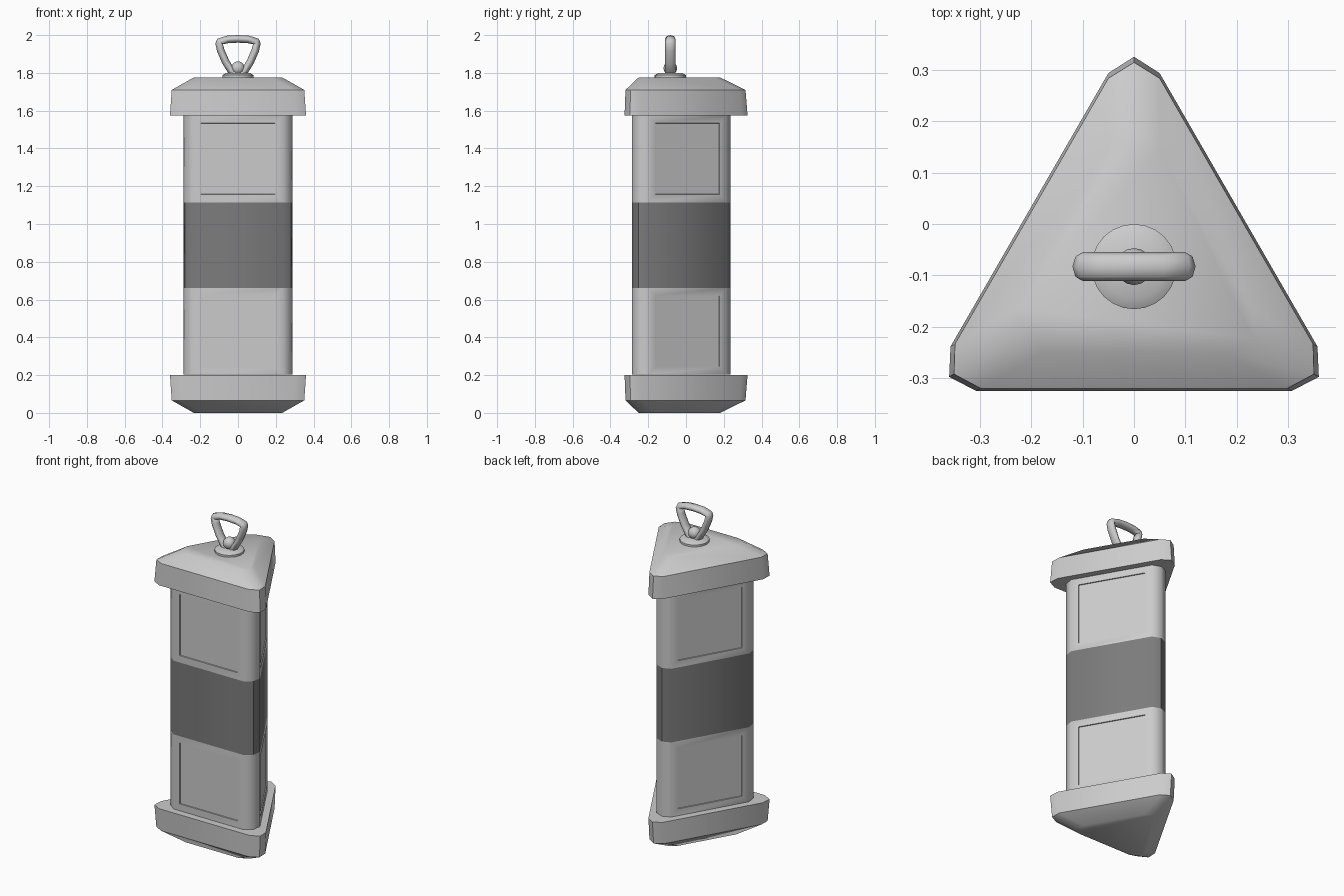
import bpy, bmesh, math
from mathutils import Matrix

if "Cube" in bpy.data.objects:
    bpy.data.objects.remove(bpy.data.objects["Cube"])

CY = -0.09          # centre of the triangular section
MID = 0.89          # mirror height between the two caps


def finish(bm, name, angle):
    bmesh.ops.recalc_face_normals(bm, faces=bm.faces)
    mesh = bpy.data.meshes.new(name)
    bm.to_mesh(mesh)
    bm.free()
    ob = bpy.data.objects.new(name, mesh)
    bpy.context.collection.objects.link(ob)
    bpy.ops.object.select_all(action='DESELECT')
    ob.select_set(True)
    bpy.context.view_layer.objects.active = ob
    bpy.ops.object.shade_smooth_by_angle(angle=math.radians(angle))
    return ob


def outline(tip, shoulder):
    # triangle whose corners are blunted by two facets
    pts = []
    for k in range(3):
        rot = Matrix.Rotation(math.radians(-120 * k), 2)
        for x, y in ((-0.05, shoulder), (0, tip), (0.05, shoulder)):
            a = math.radians(-120 * k)
            pts.append((x * math.cos(a) - y * math.sin(a),
                        x * math.sin(a) + y * math.cos(a) + CY))
    return pts


def tri_loft(name, sections, panels=False):
    bm = bmesh.new()
    rings = [[bm.verts.new((x, y, z)) for x, y in outline(t, s)]
             for t, s, z in sections]
    wide = []
    for lo, hi in zip(rings, rings[1:]):
        for i in range(9):
            j = (i + 1) % 9
            f = bm.faces.new((lo[i], lo[j], hi[j], hi[i]))
            if i % 3 == 2:
                wide.append(f)
    bm.faces.new(rings[0])
    bm.faces.new(rings[-1])
    bmesh.ops.recalc_face_normals(bm, faces=bm.faces)
    if panels:      # shallow window recess in each broad side
        bmesh.ops.inset_individual(bm, faces=wide, thickness=0.06)
        bmesh.ops.inset_individual(bm, faces=wide, thickness=0.001, depth=-0.006)
    return finish(bm, name, 50 if panels else 40)


def lathe(name, profile, n):
    bm = bmesh.new()
    vs = [bm.verts.new((r, 0, z)) for r, z in profile]
    es = [bm.edges.new(p) for p in zip(vs, vs[1:])]
    bmesh.ops.spin(bm, geom=vs + es, cent=(0, 0, 0), axis=(0, 0, 1),
                   angle=math.tau, steps=n)
    bmesh.ops.remove_doubles(bm, verts=bm.verts, dist=1e-5)
    ob = finish(bm, name, 40)
    ob.location.y = -0.083
    return ob


# caps, the bottom one mirrored from the top one
cap = [(0.416, 0.384, 1.575), (0.405, 0.374, 1.71), (0.27, 0.235, 1.776)]
tri_loft("top_cap", cap)
tri_loft("bottom_cap", [(t, s, 2 * MID - z - 0.004 * (z > 1.75) + 0.004 * (z > 1.75) - 0.004)
                        for t, s, z in cap][::-1])

# body sections with windows, and the dark band between them
BODY = (0.325, 0.305)
tri_loft("lower_body", [(*BODY, 0.203), (*BODY, 0.662)], True)
tri_loft("upper_body", [(*BODY, 1.115), (*BODY, 1.576)], True)
band = tri_loft("middle_band", [(*BODY, 0.662), (*BODY, 1.115)])
dark = bpy.data.materials.new("dark_grey")
dark.diffuse_color = (0.2, 0.2, 0.2, 1)
dark.use_nodes = True
dark.node_tree.nodes["Principled BSDF"].inputs["Base Color"].default_value = dark.diffuse_color
band.data.materials.append(dark)

# hanger base and knob
lathe("hanger_base", [(0, 1.77), (0.083, 1.77), (0.083, 1.788), (0.062, 1.80), (0, 1.80)], 24)
lathe("hanger_knob", [(0.036 * math.sin(math.pi * i / 8), 1.825 - 0.036 * math.cos(math.pi * i / 8))
                      for i in range(9)], 16)

# hanging loop: rounded triangle tube
half = [(0.055, 1.977), (0.096, 1.966), (0.1, 1.955), (0.092, 1.92), (0.066, 1.86), (0.03, 1.80)]
path = [(0, 1.98)] + half + [(0, 1.785)] + [(-x, z) for x, z in reversed(half)]
cu = bpy.data.curves.new("hanger_loop", 'CURVE')
cu.dimensions = '3D'
cu.bevel_depth = 0.02
cu.bevel_resolution = 2
sp = cu.splines.new('POLY')
sp.points.add(len(path) - 1)
for p, (x, z) in zip(sp.points, path):
    p.co = (x, 0, z, 1)
sp.use_cyclic_u = True
loop = bpy.data.objects.new("hanger_loop", cu)
loop.location.y = -0.083
loop.scale.y = 1.4
bpy.context.collection.objects.link(loop)
